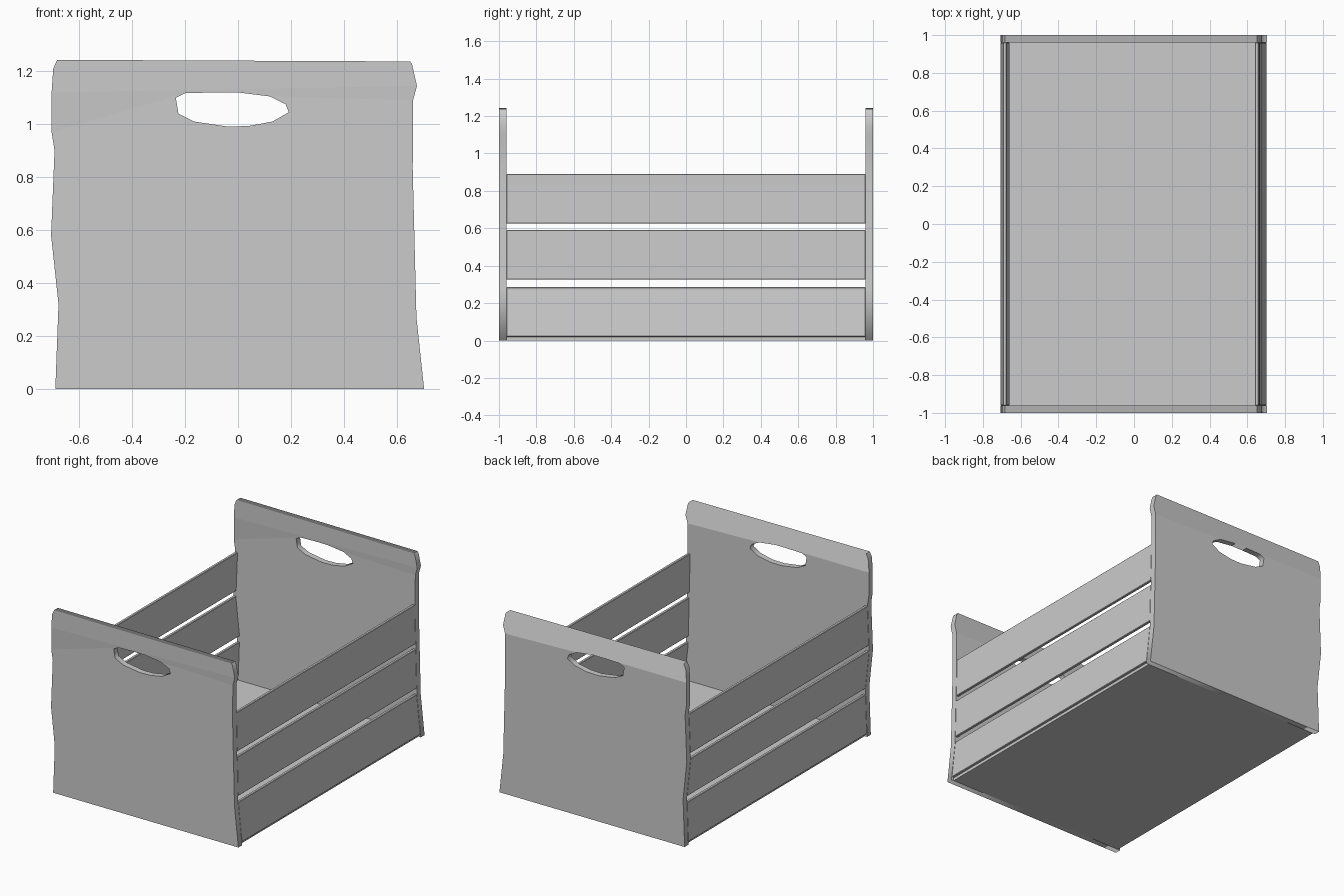
import bpy, bmesh

if "Cube" in bpy.data.objects:
    bpy.data.objects.remove(bpy.data.objects["Cube"], do_unlink=True)

grey = bpy.data.materials.new("plain grey")
grey.use_nodes = True
colour = (0.6, 0.6, 0.6, 1)
grey.diffuse_color = colour
grey.node_tree.nodes["Principled BSDF"].inputs["Base Color"].default_value = colour

# Wavy side outlines of the end boards, bottom to top, as (x, z)
RIGHT = [(-.69, 0), (-.678, .32), (-.706, .58), (-.693, .9), (-.704, .97),
         (-.704, 1.12), (-.698, 1.21), (-.683, 1.243)]
LEFT = [(.703, 0), (.674, .27), (.66, .83), (.661, 1.09), (.676, 1.145),
        (.657, 1.228), (.65, 1.237)]
# Hand hole outline
HOLE = [(-.235, 1.1), (-.2, 1.117), (-.09, 1.12), (0, 1.12), (.12, 1.105),
        (.18, 1.075), (.192, 1.045), (.13, 1.01), (.04, .993), (-.04, .991),
        (-.165, 1.01), (-.225, 1.04)]
INNER_Y = .96
SLAT_THICKNESS = .02


def finish(name, mesh, bevel=0):
    mesh.materials.clear()
    mesh.materials.append(grey)
    obj = bpy.data.objects.new(name, mesh)
    bpy.context.collection.objects.link(obj)
    if bevel:
        mod = obj.modifiers.new("soft edges", 'BEVEL')
        mod.width = bevel
        mod.limit_method = 'ANGLE'
    return obj


def prism(name, outline, bevel=0):
    """Extrude an x-z outline along y between the end boards."""
    bm = bmesh.new()
    face = bm.faces.new([bm.verts.new((x, -INNER_Y, z)) for x, z in outline])
    ext = bmesh.ops.extrude_face_region(bm, geom=[face])
    moved = [v for v in ext["geom"] if isinstance(v, bmesh.types.BMVert)]
    bmesh.ops.translate(bm, verts=moved, vec=(0, 2 * INNER_Y, 0))
    bmesh.ops.recalc_face_normals(bm, faces=bm.faces)
    mesh = bpy.data.meshes.new(name)
    bm.to_mesh(mesh)
    bm.free()
    return finish(name, mesh, bevel)


def edge_x(profile, z):
    for (x0, z0), (x1, z1) in zip(profile, profile[1:]):
        if z0 <= z <= z1:
            return x0 + (x1 - x0) * (z - z0) / (z1 - z0)


# End boards: filled outline with the hand hole, given thickness
curve = bpy.data.curves.new("end_outline", 'CURVE')
curve.dimensions = '2D'
curve.fill_mode = 'BOTH'
curve.extrude = (1 - INNER_Y) / 2
for points in (RIGHT + LEFT[::-1], HOLE):
    spline = curve.splines.new('POLY')
    spline.points.add(len(points) - 1)
    for p, (x, z) in zip(spline.points, points):
        p.co = (x, z, 0, 1)
    spline.use_cyclic_u = True
temp = bpy.data.objects.new("end_outline", curve)
bpy.context.collection.objects.link(temp)
deps = bpy.context.evaluated_depsgraph_get()
board = bpy.data.meshes.new_from_object(temp.evaluated_get(deps))
bpy.data.objects.remove(temp, do_unlink=True)

bm = bmesh.new()
bm.from_mesh(board)
bmesh.ops.remove_doubles(bm, verts=bm.verts, dist=.0001)
for v in bm.verts:
    v.co = (v.co.x, -v.co.z, v.co.y)
bmesh.ops.dissolve_limit(bm, angle_limit=.01, verts=bm.verts, edges=bm.edges)
bmesh.ops.recalc_face_normals(bm, faces=bm.faces)
bm.to_mesh(board)
bm.free()
for name, side in (("front_board", -1), ("back_board", 1)):
    finish(name, board.copy()).location.y = side * (1 + INNER_Y) / 2

# Side slats follow the wavy outline, three per side
for side, profile, inward in (("right", RIGHT, 1), ("left", LEFT, -1)):
    for i, (low, high) in enumerate([(.02, .285), (.325, .59), (.625, .89)]):
        heights = [low] + [z for _, z in profile if low < z < high] + [high]
        outer = [(edge_x(profile, z), z) for z in heights]
        inner = [(x + inward * SLAT_THICKNESS, z) for x, z in outer]
        prism(f"{side}_slat_{i + 1}", outer + inner[::-1], .003)

# Floor
prism("floor", [(-.672, 0), (.684, 0), (.684, .022), (-.672, .022)])
